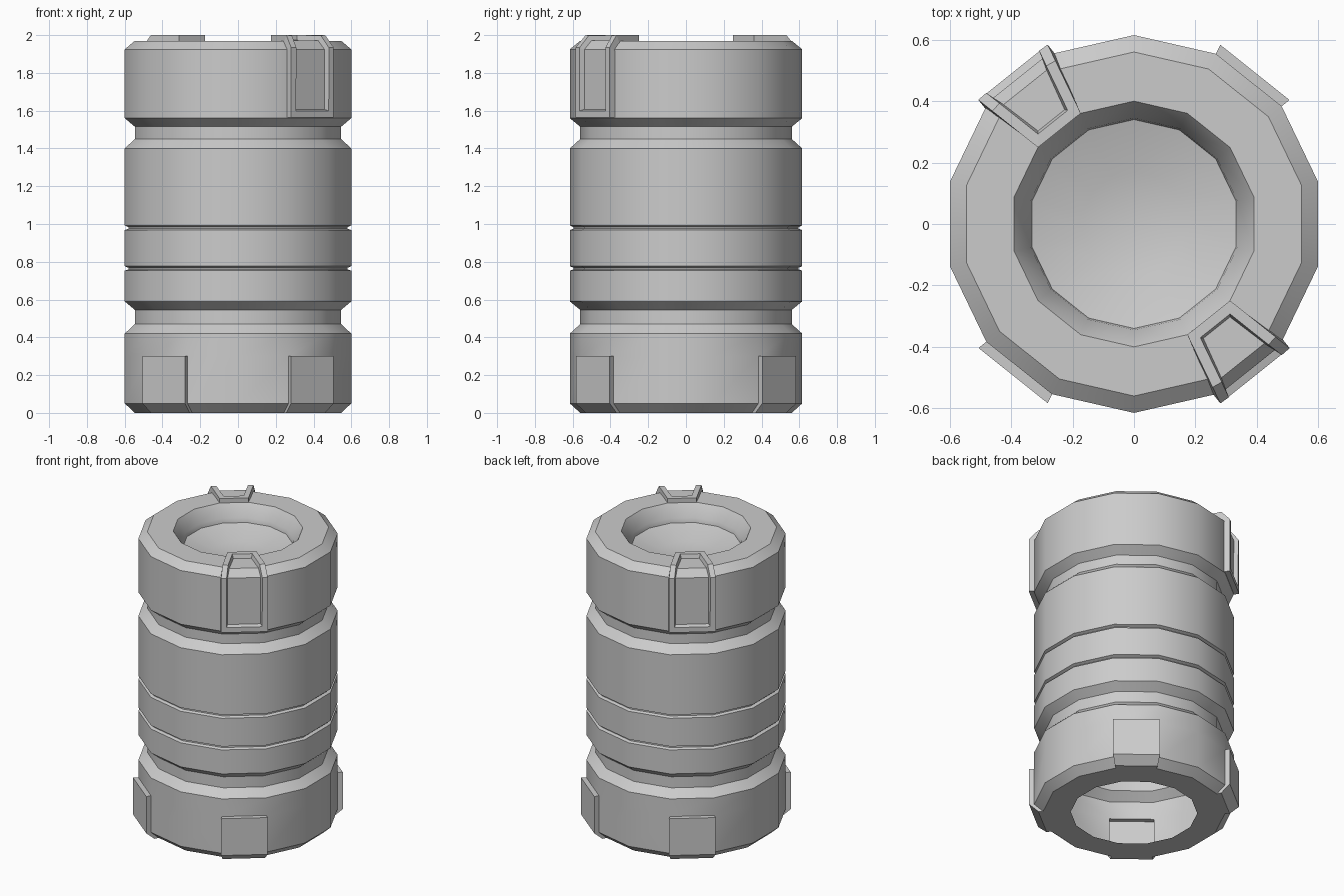
import bpy, bmesh
from math import sin, cos, pi, tan, radians
from mathutils import Matrix, Vector

cube = bpy.data.objects.get("Cube")
if cube:
    bpy.data.objects.remove(cube, do_unlink=True)

SIDES = 14
STEP = 2 * pi / SIDES
R, NECK = 0.615, 0.56          # body and groove radii
SPREAD = tan(STEP / 2)         # half width of one side per unit of radius

grey = bpy.data.materials.new("light_grey")
grey.use_nodes = True
grey.diffuse_color = (0.6, 0.6, 0.6, 1)
grey.node_tree.nodes["Principled BSDF"].inputs["Base Color"].default_value = (0.6, 0.6, 0.6, 1)


def finish(name, bm, smooth):
    mesh = bpy.data.meshes.new(name)
    bm.to_mesh(mesh)
    bm.free()
    mesh.materials.append(grey)
    obj = bpy.data.objects.new(name, mesh)
    bpy.context.collection.objects.link(obj)
    if smooth:
        bpy.ops.object.select_all(action="DESELECT")
        obj.select_set(True)
        bpy.context.view_layer.objects.active = obj
        bpy.ops.object.shade_smooth_by_angle(angle=radians(30))
    return obj


def wide_groove(low, high):
    return [(R, low), (NECK, low + 0.05), (NECK, high - 0.045), (R, high)]


def thin_groove(z):
    return [(R, z - 0.012), (R - 0.02, z - 0.005), (R - 0.02, z + 0.003), (R, z + 0.012)]


# Hollow barrel: open below, with a shallow dish in the top
profile = [(0.39, 0), (NECK, 0), (R, 0.05), (R, 0.3)]
profile += wide_groove(0.42, 0.59) + thin_groove(0.765) + thin_groove(0.98)
profile += wide_groove(1.4, 1.56) + [(R, 1.925), (NECK, 1.97)]
profile += [(0.4, 1.97), (0.345, 1.89), (0.34, 1.86), (0.17, 1.81), (0, 1.795)]

bm = bmesh.new()
rings = [[bm.verts.new((r * cos(pi / 2 + k * STEP), r * sin(pi / 2 + k * STEP), z))
          for k in range(SIDES)] for r, z in profile]
for a, b in zip(rings, rings[1:]):
    for k in range(SIDES):
        n = (k + 1) % SIDES
        bm.faces.new((a[k], a[n], b[n], b[k]))
bmesh.ops.remove_doubles(bm, verts=bm.verts, dist=0.0001)

# Four foot pads pushed out of the lowest wall and its bevel
bm.faces.ensure_lookup_table()
for k in (1, 5, 8, 12):
    pad = [f for f in bm.faces
           if f.calc_center_median().z < 0.29 and f.calc_center_median().xy.length > 0.5
           and f.calc_center_median().xy.normalized().dot(
               Vector((cos(pi / 2 + (k + 0.5) * STEP), sin(pi / 2 + (k + 0.5) * STEP)))) > 0.99]
    grown = bmesh.ops.extrude_face_region(bm, geom=pad)["geom"]
    old = [f for f in pad if f.is_valid]
    if old:
        bmesh.ops.delete(bm, geom=old, context="FACES")
    for v in grown:
        if isinstance(v, bmesh.types.BMVert):
            v.co.x *= 1.053
            v.co.y *= 1.053
finish("barrel", bm, True)


# Recessed clamps that wrap over the top rim
def clamp(name, angle):
    bm = bmesh.new()
    outer = [(0.632, 1.565), (0.632, 1.935), (0.575, 2.0), (0.39, 2.0)]
    inner = [(0.59, 1.565), (0.59, 1.91), (0.55, 1.95), (0.39, 1.95)]
    rows = []
    for (ro, zo), (ri, zi) in zip(outer, inner):
        w = ro * SPREAD
        rows.append([bm.verts.new(p) for p in
                     ((ro, -w, zo), (ro, w, zo), (ri, w, zi), (ri, -w, zi))])
    front = []
    for a, b in zip(rows, rows[1:]):
        for i in range(4):
            j = (i + 1) % 4
            f = bm.faces.new((a[i], a[j], b[j], b[i]))
            if i == 0:
                front.append(f)
    bm.faces.new(rows[0][::-1])
    bm.faces.new(rows[-1])
    bmesh.ops.recalc_face_normals(bm, faces=bm.faces)
    bmesh.ops.inset_region(bm, faces=front, thickness=0.034, use_even_offset=True)
    bmesh.ops.inset_region(bm, faces=front, thickness=0.008, depth=-0.027, use_even_offset=True)
    bmesh.ops.rotate(bm, verts=bm.verts, matrix=Matrix.Rotation(angle, 3, "Z"))
    finish(name, bm, False)


clamp("front_left_clamp", pi / 2 + 8.5 * STEP)
clamp("back_right_clamp", pi / 2 + 1.5 * STEP)
